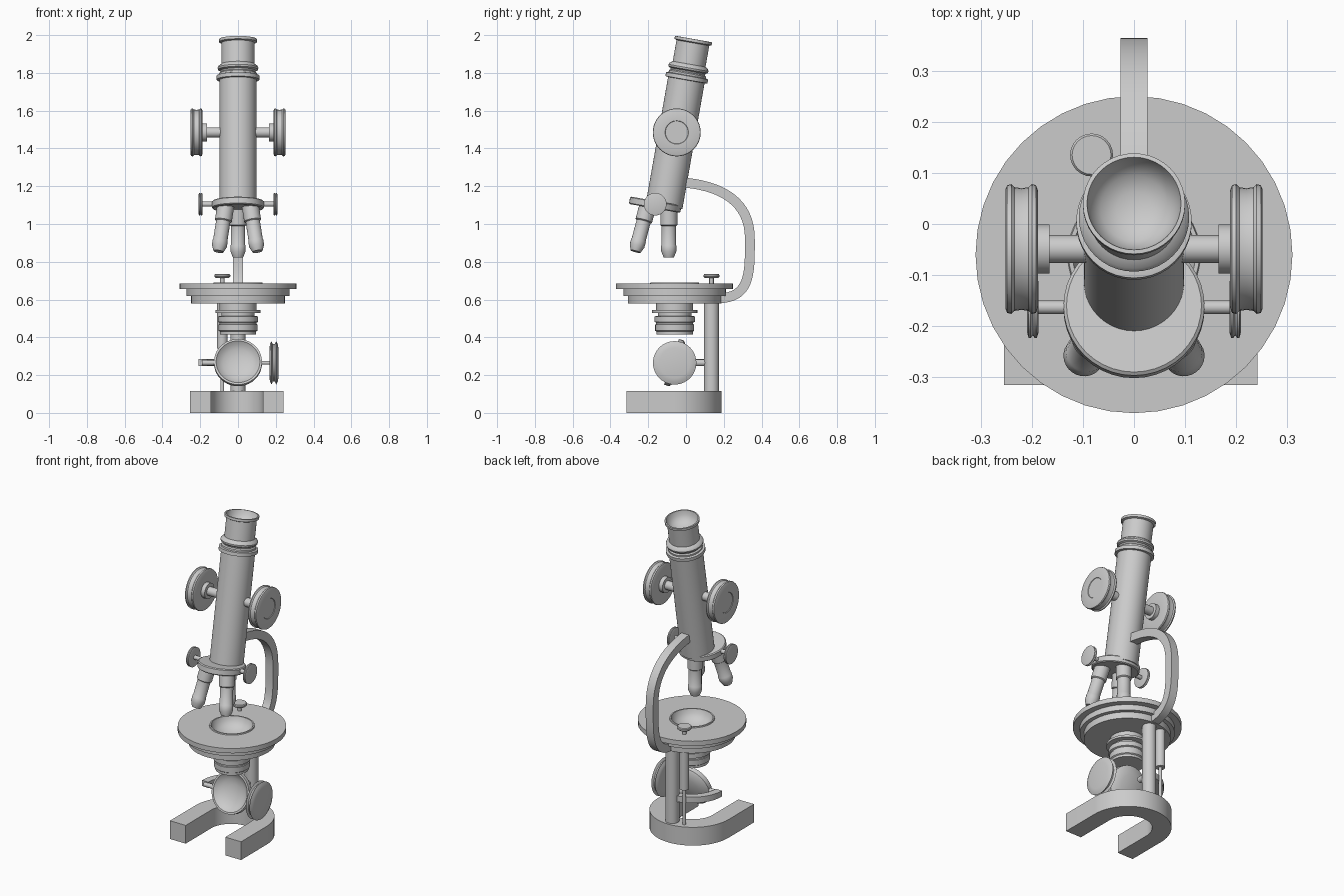
import bpy, bmesh, math
from mathutils import Vector, Matrix
from mathutils.geometry import interpolate_bezier

if "Cube" in bpy.data.objects:
    bpy.data.objects.remove(bpy.data.objects["Cube"])


def finish(name, verts, faces, matrix=None):
    me = bpy.data.meshes.new(name)
    me.from_pydata(verts, [], faces)
    bm = bmesh.new()
    bm.from_mesh(me)
    bmesh.ops.remove_doubles(bm, verts=bm.verts, dist=1e-5)
    if matrix:
        bm.transform(matrix)
    bmesh.ops.recalc_face_normals(bm, faces=bm.faces)
    bm.to_mesh(me)
    bm.free()
    ob = bpy.data.objects.new(name, me)
    bpy.context.collection.objects.link(ob)
    bpy.ops.object.select_all(action='DESELECT')
    ob.select_set(True)
    bpy.context.view_layer.objects.active = ob
    bpy.ops.object.shade_smooth_by_angle(angle=math.radians(35))
    return ob


def aim(origin, axis):
    return Matrix.Translation(origin) @ Vector((0, 0, 1)).rotation_difference(Vector(axis)).to_matrix().to_4x4()


def lathe(name, profile, origin=(0, 0, 0), axis=(0, 0, 1), n=40):
    """Revolve (radius, height) pairs round an axis; open ends are closed with discs."""
    p = list(profile)
    if p[0][0] > 0:
        p.insert(0, (0, p[0][1]))
    if p[-1][0] > 0:
        p.append((0, p[-1][1]))
    m = len(p)
    verts, faces = [], []
    for i in range(n):
        a = 2 * math.pi * i / n
        verts += [(r * math.cos(a), r * math.sin(a), h) for r, h in p]
    for i in range(n):
        j = (i + 1) % n
        for k in range(m - 1):
            q = [i * m + k, j * m + k, j * m + k + 1, i * m + k + 1]
            if p[k][0] == 0:
                q.pop(1)
            elif p[k + 1][0] == 0:
                q.pop(2)
            faces.append(q)
    return finish(name, verts, faces, aim(origin, axis))


def rod(name, r, a, b, n=24):
    a, b = Vector(a), Vector(b)
    return lathe(name, [(r, 0), (r, (b - a).length)], a, b - a, n)


def ribbon(name, pts, half, lo, hi, place):
    """Sweep a rectangular section along a flat path; place(u, v, w) maps it into space."""
    pts = [Vector(p) for p in pts]
    verts, faces = [], []
    for i, p in enumerate(pts):
        t = (pts[min(i + 1, len(pts) - 1)] - pts[max(i - 1, 0)]).normalized()
        s = Vector((-t.y, t.x)) * half
        for q, w in ((p + s, lo), (p - s, lo), (p - s, hi), (p + s, hi)):
            verts.append(place(q.x, q.y, w))
    for i in range(len(pts) - 1):
        for k in range(4):
            l = (k + 1) % 4
            faces.append((4 * i + k, 4 * i + l, 4 * i + 4 + l, 4 * i + 4 + k))
    e = len(verts)
    faces += [(0, 1, 2, 3), (e - 4, e - 3, e - 2, e - 1)]
    return finish(name, verts, faces)


def arc(cx, cy, r, a0, a1, n):
    return [(cx + r * math.cos(math.radians(a0 + (a1 - a0) * i / n)),
             cy + r * math.sin(math.radians(a0 + (a1 - a0) * i / n))) for i in range(n + 1)]


flat = lambda u, v, w: (u, v, w)
side = lambda u, v, w: (w, u, v)
SY = -0.06  # depth of the optical axis below the tube

# Horseshoe base and pillars
path = [(0.187, -0.315)] + arc(-0.006, SY, 0.193, 0, 180, 28) + [(-0.199, -0.315)]
ribbon("horseshoe_base", path, 0.055, 0, 0.115, flat)
rod("main_pillar", 0.04, (0, 0.135, 0.1), (0, 0.135, 0.59))
rod("focus_post", 0.028, (-0.083, 0.135, 0.34), (-0.083, 0.135, 0.59))
rod("focus_rod", 0.01, (-0.083, 0.135, 0.11), (-0.083, 0.135, 0.35), 12)

# Round stage with a dished opening
lathe("stage", [(0.248, 0.58), (0.248, 0.62), (0.272, 0.62), (0.272, 0.655), (0.31, 0.655),
                (0.31, 0.685), (0.13, 0.685), (0.128, 0.691), (0.12, 0.691), (0.112, 0.665),
                (0.09, 0.64), (0.05, 0.622), (0, 0.615)], (0, SY, 0))
lathe("stage_screw", [(0.012, 0.68), (0.012, 0.715), (0.036, 0.715), (0.042, 0.721),
                      (0.042, 0.73), (0.038, 0.735)], (-0.083, 0.135, 0), n=24)

# Condenser under the stage
lathe("condenser", [(0.098, 0.585), (0.098, 0.546), (0.12, 0.544), (0.12, 0.53), (0.088, 0.528),
                    (0.088, 0.513), (0.107, 0.511), (0.107, 0.482), (0.098, 0.478), (0.098, 0.47),
                    (0.103, 0.468), (0.103, 0.435), (0.096, 0.43), (0.096, 0.415)], (0, SY, 0))

# Tilted mirror, its bracket and side disc
MZ = 0.265
t = math.radians(18)
lathe("mirror", [(0, -0.024), (0.045, -0.02), (0.08, -0.01), (0.103, 0.004), (0.116, 0.018),
                 (0.127, 0.018), (0.127, -0.01), (0.118, -0.018), (0.07, -0.034), (0, -0.04)],
      (0, SY, MZ), (0, -math.cos(t), math.sin(t)))
ribbon("mirror_bracket", arc(0, SY, 0.187, 90, 180, 14), 0.022, 0.248, 0.285, flat)
rod("mirror_bracket_joint", 0.018, (0, 0.05, MZ), (0, 0.12, MZ))
rod("mirror_pin", 0.014, (-0.19, SY, MZ), (-0.12, SY, MZ), 16)
rod("mirror_disc_pin", 0.01, (0.12, SY, MZ), (0.18, SY, MZ), 16)
lathe("mirror_disc", [(0.085, 0.167), (0.1, 0.17), (0.115, 0.177), (0.1, 0.184), (0.1, 0.195),
                      (0.115, 0.203), (0.1, 0.21), (0.08, 0.214)], (0, SY, MZ), (1, 0, 0))

# Curved limb
upper = interpolate_bezier((-0.02, 1.22), (0.17, 1.205), (0.34, 1.13), (0.338, 0.92), 18)
lower = interpolate_bezier((0.338, 0.92), (0.338, 0.75), (0.345, 0.607), (0.17, 0.607), 18)
ribbon("limb", [p.xy for p in upper] + [p.xy for p in lower[1:]], 0.026, -0.026, 0.026, side)

# Inclined tube with collars and hollow eyepiece
tilt = math.radians(10)
up = Vector((0, math.sin(tilt), math.cos(tilt)))
fwd = Vector((0, -math.cos(tilt), math.sin(tilt)))
foot = Vector((0, -0.115, 1.1))
lathe("body_tube", [(0.098, -0.005), (0.098, 0.672), (0.113, 0.674), (0.113, 0.695), (0.102, 0.698)], foot, up)
lathe("eyepiece", [(0.1, 0.69), (0.1, 0.708), (0.092, 0.714), (0.095, 0.722), (0.106, 0.728), (0.108, 0.738),
                   (0.103, 0.748), (0.088, 0.758), (0.088, 0.872), (0.1, 0.877), (0.1, 0.892), (0.092, 0.893),
                   (0.085, 0.865), (0.065, 0.84), (0.035, 0.826), (0, 0.822)], foot, up)

# Nosepiece and three splayed objectives
nose = Vector((0, -0.163, 1.102))
lathe("nosepiece", [(0.132, -0.02), (0.138, -0.015), (0.138, 0.015), (0.132, 0.02)], nose, up)
for i in range(3):
    a = math.radians(60 + 120 * i)
    out = fwd * math.cos(a) + Vector((1, 0, 0)) * math.sin(a)
    lathe("objective_%d" % (i + 1),
          [(0.045, 0), (0.045, 0.095), (0.038, 0.1), (0.038, 0.2), (0.04, 0.203), (0.04, 0.235),
           (0.027, 0.266), (0.015, 0.264)],
          nose + out * 0.073, out * math.sin(tilt) - up * math.cos(tilt), 28)

# Paired focus knobs and nosepiece screws
for s, label in ((1, "right"), (-1, "left")):
    lathe("focus_knob_" + label,
          [(0.027, 0.08), (0.027, 0.165), (0.048, 0.165), (0.048, 0.19), (0.115, 0.188), (0.125, 0.192),
           (0.127, 0.2), (0.121, 0.206), (0.119, 0.22), (0.121, 0.234), (0.127, 0.24), (0.125, 0.248),
           (0.118, 0.251), (0.062, 0.251), (0.06, 0.248)], (0, -0.049, 1.485), (s, 0, 0))
    lathe("nosepiece_screw_" + label,
          [(0.013, 0.1), (0.013, 0.187), (0.05, 0.187), (0.06, 0.19), (0.06, 0.194), (0.055, 0.198),
           (0.06, 0.202), (0.06, 0.206), (0.05, 0.209)], (0, -0.163, 1.105), (s, 0, 0), 28)
